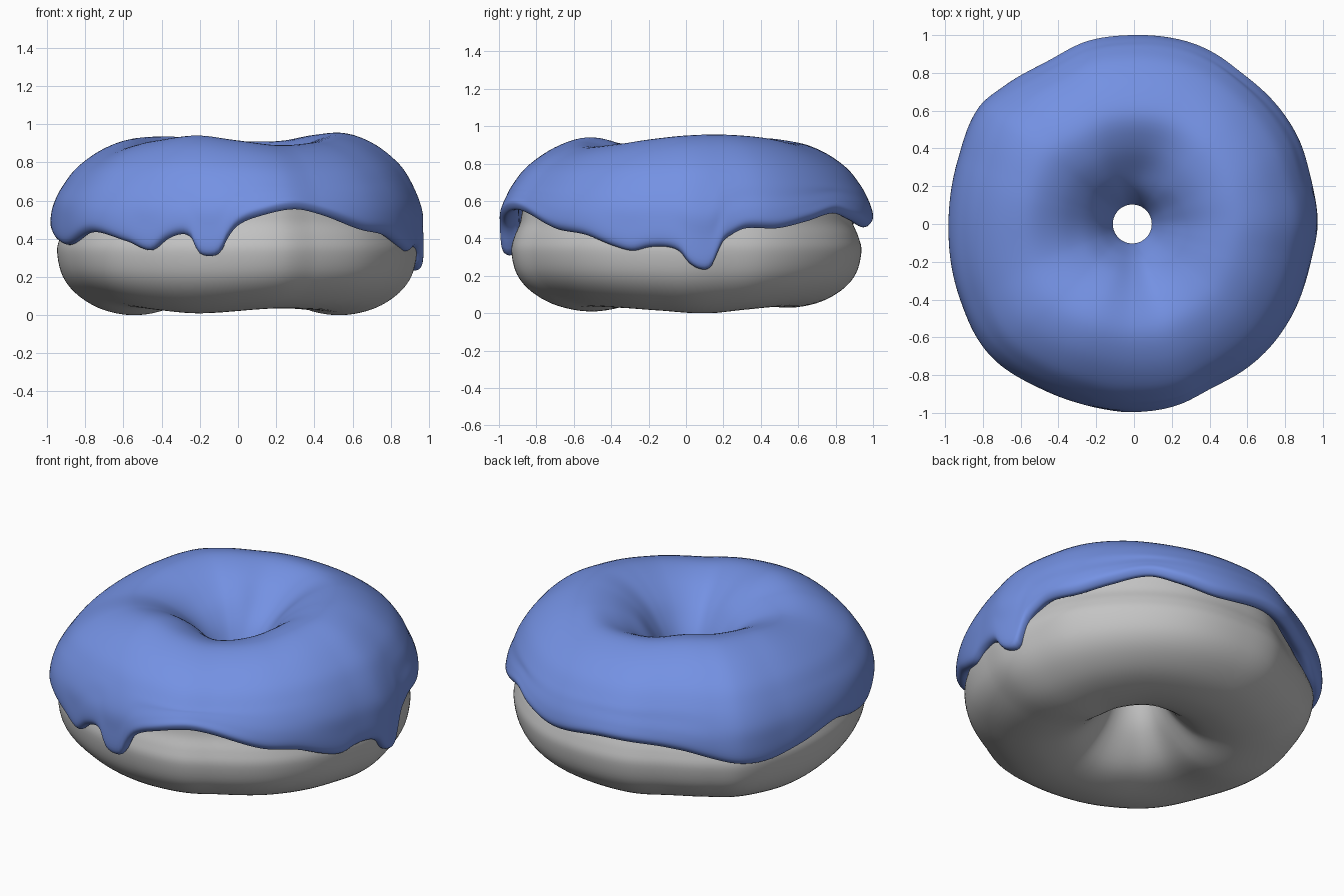
import bpy, bmesh, math

if "Cube" in bpy.data.objects:
    bpy.data.objects.remove(bpy.data.objects["Cube"])

SEG, SUB = 300, 5


def periodic(table):
    """Smooth periodic curve through (degrees, value) pairs."""
    n = len(table)

    def at(i):
        a, v = table[i % n]
        return a + 360 * (i // n), v

    def f(deg):
        deg %= 360
        if deg < table[0][0]:
            deg += 360
        i = max(k for k in range(n) if table[k][0] <= deg)
        (a0, v0), (a1, v1), (a2, v2), (a3, v3) = [at(k) for k in (i - 1, i, i + 1, i + 2)]
        h = a2 - a1
        m1 = (v2 - v0) / (a2 - a0) * h
        m2 = (v3 - v1) / (a3 - a1) * h
        t = (deg - a1) / h
        return ((2*t**3 - 3*t*t + 1) * v1 + (t**3 - 2*t*t + t) * m1
                + (3*t*t - 2*t**3) * v2 + (t**3 - t*t) * m2)
    return f


def closed_spline(pts):
    """Catmull-Rom loop through the section points."""
    out, n = [], len(pts)
    for i in range(n):
        p = [pts[(i + k - 1) % n] for k in range(4)]
        for s in range(SUB):
            t = s / SUB
            out.append(tuple(0.5 * (2*b + (c - a)*t + (2*a - 5*b + 4*c - d)*t*t
                                    + (3*b - a - 3*c + d)*t**3) for a, b, c, d in zip(*p)))
    return out


# outer radius, crown height, underside lift, dip of the inner slope, icing edge height by angle
radius = periodic([(0, .97), (14, .965), (27, .98), (47, .987), (70, 1.005), (90, 1.0), (104, 1.0),
                   (118, .975), (133, 1.0), (143, 1.025), (160, .99), (180, .98), (203, 1.0),
                   (222, 1.03), (240, 1.0), (255, .99), (270, .995), (285, 1.0), (297, .97),
                   (317, .97), (328, .965), (348, .955)])
crown = periodic([(0, .95), (20, .955), (45, .94), (70, .91), (100, .915), (130, .935), (165, .92),
                  (200, .885), (225, .915), (248, .94), (270, .915), (292, .89), (320, .905), (340, .93)])
lift = periodic([(10, 0), (35, .02), (60, .035), (95, .03), (135, .035), (170, 0), (205, .04),
                 (248, .01), (290, .035), (320, .03), (345, .015)])
dip = periodic([(0, .01), (40, 0), (80, .06), (125, .01), (175, .03), (215, 0), (250, 0), (285, .02), (325, 0)])
edge = periodic([(1, .27), (4.7, .237), (8, .245), (10, .31), (12, .38), (15, .42), (20, .455),
                 (31, .455), (42, .49), (55, .535), (65, .50), (78, .46), (99, .49), (123, .45),
                 (140, .375), (152, .355), (165, .385), (182, .43), (194, .39), (206, .37),
                 (221, .435), (234, .385), (242, .34), (247.5, .40), (252.5, .425), (255.5, .40),
                 (257.5, .33), (261, .31), (264.5, .33), (267, .41), (270, .47), (276, .515),
                 (287.5, .555), (297, .53), (313, .45), (325, .42), (335.5, .36), (342, .335),
                 (348, .355), (354, .355), (358, .33)])


def place(t, z, ro, deg):
    """Section point: t runs from hole (0) to outer rim (1)."""
    r = .103 + t * (ro - .103)
    if z > .5:
        z = .5 + (z - .5) * (crown(deg) - .5) / .435
        z -= dip(deg) * max(0, 1 - abs(t - .24) / .22)
    elif z < .34:
        z += lift(deg) * (1 - max(z, 0) / .34)
    return r, z


DOUGH = [(.5, 0), (.28, .05), (.11, .2), (.03, .36), (.012, .48), (.06, .62), (.18, .77), (.5, .89),
         (.78, .79), (.91, .65), (.93, .55), (.945, .48), (.98, .41), (1, .33), (.965, .2), (.87, .1),
         (.71, .025)]


def dough_section(deg):
    ro = radius(deg) * (.952 + .014 * math.cos(math.radians(2 * deg)))
    return [place(t, z, ro, deg) for t, z in DOUGH]


CROWN = [(.925, .695), (.84, .795), (.69, .89), (.52, .935), (.35, .905), (.2, .82), (.1, .71), (.035, .6),
         (0, .51), (.02, .47), (.05, .54), (.17, .74), (.5, .88), (.77, .78), (.88, .67)]


def icing_section(deg):
    ro, e = radius(deg), edge(deg)

    def side(z):
        return ro * (1 - 2.2 * max(0, z - .5) ** 2)
    lo, hi = e + .035, .685
    pts = [(side(e) - .1, e + .06), (side(e) - .07, e + .015), (side(e) - .03, e), (side(lo), lo)]
    pts += [(side(z), z) for z in (lo + (hi - lo) * .33, lo + (hi - lo) * .66)]
    return pts + [place(t, z, ro, deg) for t, z in CROWN]


def ring(name, section, colour):
    """Sweep a varying closed section around the z axis."""
    bm = bmesh.new()
    rows = []
    for i in range(SEG):
        deg = 360 * i / SEG
        c, s = math.cos(math.radians(deg)), math.sin(math.radians(deg))
        # the hole sits slightly left of centre
        rows.append([bm.verts.new((r * c - .01 * max(0, 1 - r), r * s, max(z, 0)))
                     for r, z in closed_spline(section(deg))])
    n = len(rows[0])
    for i in range(SEG):
        a, b = rows[i], rows[(i + 1) % SEG]
        for j in range(n):
            k = (j + 1) % n
            bm.faces.new((a[j], b[j], b[k], a[k])).smooth = True
    bmesh.ops.recalc_face_normals(bm, faces=bm.faces)
    me = bpy.data.meshes.new(name)
    bm.to_mesh(me)
    bm.free()
    mat = bpy.data.materials.new(colour[0])
    mat.diffuse_color = (*colour[1], 1)
    mat.use_nodes = True
    mat.node_tree.nodes["Principled BSDF"].inputs["Base Color"].default_value = mat.diffuse_color
    me.materials.append(mat)
    ob = bpy.data.objects.new(name, me)
    bpy.context.collection.objects.link(ob)
    return ob


# dough ring and dripping icing
ring("dough", dough_section, ("grey", (.55, .55, .55)))
ring("icing", icing_section, ("blue", (.175, .285, .77)))
